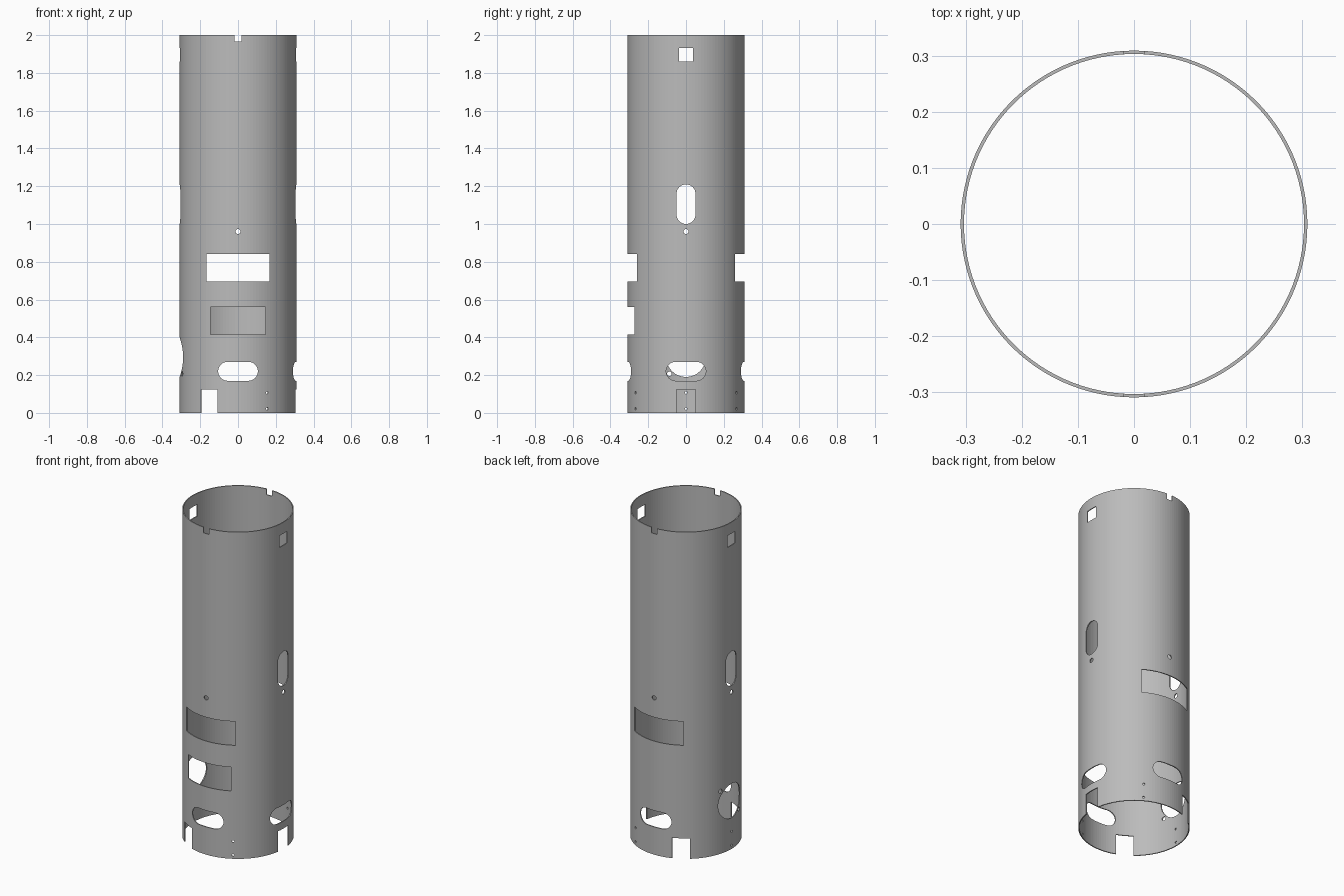
import bpy, bmesh
from math import sin, cos, pi, radians
from mathutils import Matrix, Vector

cube = bpy.data.objects.get("Cube")
if cube:
    bpy.data.objects.remove(cube)

OUTER, INNER, HEIGHT, SIDES = 0.309, 0.303, 2.0, 120
FRONT, LEFT, BACK, RIGHT = 270, 0, 90, 180   # compass angles around the tube

grey = bpy.data.materials.new("plain grey")
grey.use_nodes = True
colour = (0.5, 0.5, 0.5, 1)
grey.diffuse_color = colour
grey.node_tree.nodes["Principled BSDF"].inputs["Base Color"].default_value = colour


def make_object(name, bm):
    bmesh.ops.recalc_face_normals(bm, faces=bm.faces)
    mesh = bpy.data.meshes.new(name)
    bm.to_mesh(mesh)
    bm.free()
    obj = bpy.data.objects.new(name, mesh)
    bpy.context.collection.objects.link(obj)
    mesh.materials.append(grey)
    return obj


# Thin open tube: a wall section spun around the z axis
bm = bmesh.new()
section = [bm.verts.new((r, 0, z)) for r, z in
           ((INNER, 0), (OUTER, 0), (OUTER, HEIGHT), (INNER, HEIGHT))]
edges = [bm.edges.new((section[i], section[i - 1])) for i in range(4)]
bmesh.ops.spin(bm, geom=section + edges, cent=(0, 0, 0), axis=(0, 0, 1),
               angle=2 * pi, steps=SIDES, use_merge=True)
bmesh.ops.remove_doubles(bm, verts=bm.verts, dist=1e-5)
tube = make_object("tube_body", bm)

# Cutters: rounded rectangles pushed radially through the wall
cut = bmesh.new()


def opening(angle, z, width, height, radius=0, offset=0, steps=12):
    outline = []
    for corner, (sx, sz) in enumerate(((1, 1), (-1, 1), (-1, -1), (1, -1))):
        cx, cz = sx * (width / 2 - radius), sz * (height / 2 - radius)
        for k in range(steps + 1 if radius else 1):
            a = (corner + k / steps) * pi / 2
            outline.append((cx + radius * cos(a), cz + radius * sin(a)))
    turn = Matrix.Rotation(radians(angle), 4, 'Z')
    verts = [cut.verts.new(turn @ Vector((0.2, offset + u, z + v))) for u, v in outline]
    face = cut.faces.new(verts)
    new = bmesh.ops.extrude_face_region(cut, geom=[face], use_keep_orig=True)
    moved = [g for g in new["geom"] if isinstance(g, bmesh.types.BMVert)]
    bmesh.ops.translate(cut, verts=moved, vec=turn @ Vector((0.25, 0, 0)))


def round_hole(angle, z, radius, offset=0):
    opening(angle, z, 2 * radius, 2 * radius, radius, offset, 8)


# Front and back: top notch, wide window, low slot
for angle in (FRONT, BACK):
    opening(angle, HEIGHT, 0.036, 0.07)
    opening(angle, 0.768, 0.332, 0.146)
    opening(angle, 0.22, 0.21, 0.1, 0.05)
opening(FRONT, 0.488, 0.29, 0.146)

# Both sides: square window and upright slot
for angle in (LEFT, RIGHT):
    opening(angle, 1.895, 0.076, 0.072)
    opening(angle, 1.105, 0.1, 0.21, 0.05)
opening(LEFT, 0.22, 0.21, 0.1, 0.05)

# Right side: large round port with two diagonal screw holes
round_hole(RIGHT, 0.295, 0.105)
round_hole(RIGHT, 0.207, 0.012, 0.088)
round_hole(RIGHT, 0.383, 0.012, -0.088)

# Small hole on each quarter
for angle in (FRONT, LEFT, BACK, RIGHT):
    round_hole(angle, 0.96, 0.013)

# Three foot notches, with screw hole pairs between them
for angle in (0, 120, 240):
    opening(angle, 0, 0.1, 0.25)
    for z in (0.022, 0.107):
        round_hole(angle + 60, z, 0.0065)

bmesh.ops.remove_doubles(cut, verts=cut.verts, dist=1e-6)
cutter = make_object("opening_cutters", cut)
cutter.hide_render = True

# Cut the openings and discard the helper
mod = tube.modifiers.new("openings", 'BOOLEAN')
mod.operation = 'DIFFERENCE'
mod.solver = 'EXACT'
mod.object = cutter
bpy.context.view_layer.objects.active = tube
tube.select_set(True)
bpy.ops.object.modifier_apply(modifier=mod.name)
bpy.data.objects.remove(cutter)
